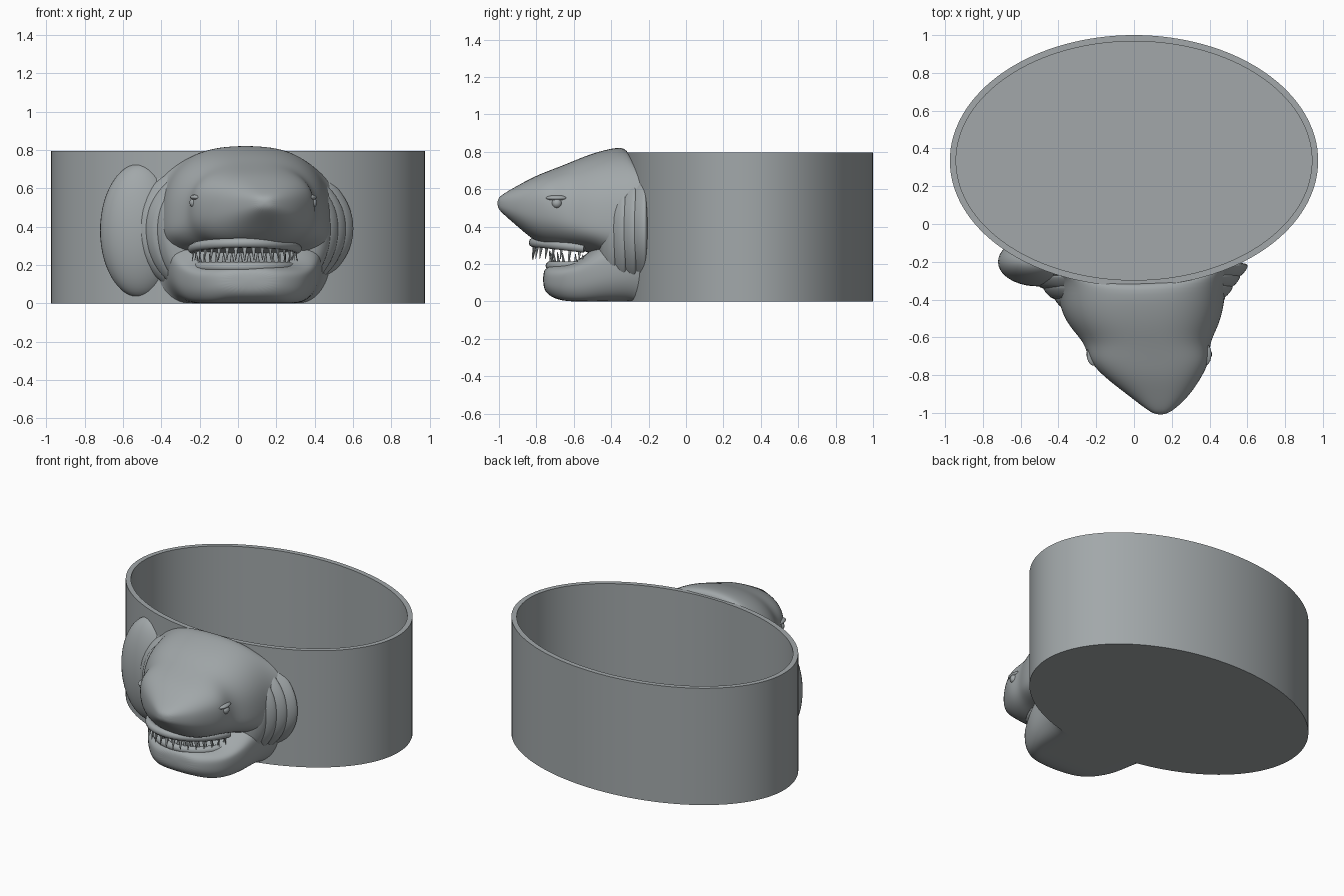
import bpy, bmesh, math
from mathutils import Matrix, Vector

cube = bpy.data.objects.get("Cube")
if cube:
    bpy.data.objects.remove(cube)

grey = bpy.data.materials.new("stone grey")
grey.use_nodes = True
colour = (0.36, 0.39, 0.40, 1)
grey.diffuse_color = colour
grey.node_tree.nodes["Principled BSDF"].inputs["Base Color"].default_value = colour

POT_Y, RX, RY, HEIGHT = 0.335, 0.975, 0.665, 0.795
WALL = 0.033


def finish(bm, name, subsurf=0, angle=None):
    bmesh.ops.recalc_face_normals(bm, faces=bm.faces[:])
    mesh = bpy.data.meshes.new(name)
    bm.to_mesh(mesh)
    bm.free()
    ob = bpy.data.objects.new(name, mesh)
    bpy.context.collection.objects.link(ob)
    mesh.materials.append(grey)
    for p in mesh.polygons:
        p.use_smooth = True
    if subsurf:
        mod = ob.modifiers.new("smooth", 'SUBSURF')
        mod.levels = mod.render_levels = subsurf
    if angle:
        bpy.ops.object.select_all(action='DESELECT')
        ob.select_set(True)
        bpy.context.view_layer.objects.active = ob
        bpy.ops.object.shade_smooth_by_angle(angle=math.radians(angle))
    return ob


def keep_outside(bm):
    """Press vertices onto the pot wall and the ground."""
    for v in bm.verts:
        v.co.z = max(v.co.z, 0)
        n = math.hypot(v.co.x / RX, (v.co.y - POT_Y) / RY)
        if n < 0.98:
            v.co.x *= 0.98 / n
            v.co.y = POT_Y + (v.co.y - POT_Y) * 0.98 / n


def power(v, p):
    return math.copysign(abs(v) ** p, v)


def loft(name, sections, p=0.8, sides=28):
    """Sections: y, centre x, half width, bottom z, widest z, top z."""
    bm = bmesh.new()
    rings = []
    for y, cx, w, zb, zc, zt in sections:
        ring = []
        for i in range(sides):
            a = 2 * math.pi * i / sides
            s = power(math.sin(a), p)
            z = zc + s * (zt - zc if s > 0 else zc - zb)
            ring.append(bm.verts.new((cx + w * power(math.cos(a), p), y, z)))
        rings.append(ring)
    for r, q in zip(rings, rings[1:]):
        for i in range(sides):
            j = (i + 1) % sides
            bm.faces.new((r[i], r[j], q[j], q[i]))
    bm.faces.new(rings[0])
    keep_outside(bm)
    return finish(bm, name, 2)


# Oval pot: one wall profile swept round, closed by a floor
bm = bmesh.new()
steps = 128
profile = [(0, 0), (0, HEIGHT), (WALL, HEIGHT), (WALL, WALL)]
rings = []
for inset, z in profile:
    rings.append([bm.verts.new(((RX - inset) * math.cos(2 * math.pi * i / steps),
                                POT_Y + (RY - inset) * math.sin(2 * math.pi * i / steps), z))
                  for i in range(steps)])
for r, q in zip(rings, rings[1:]):
    for i in range(steps):
        j = (i + 1) % steps
        bm.faces.new((r[i], r[j], q[j], q[i]))
bm.faces.new(rings[0])
bm.faces.new(rings[-1])
finish(bm, "oval_pot", angle=30)

# Upper head, from the snout tip to the neck
loft("upper_head", [
    (-1.01, 0.14, 0.03, 0.50, 0.525, 0.55),
    (-0.97, 0.14, 0.09, 0.46, 0.52, 0.58),
    (-0.90, 0.13, 0.17, 0.40, 0.51, 0.62),
    (-0.81, 0.10, 0.26, 0.32, 0.52, 0.67),
    (-0.72, 0.08, 0.325, 0.29, 0.51, 0.705),
    (-0.63, 0.07, 0.33, 0.28, 0.45, 0.74),
    (-0.54, 0.05, 0.40, 0.27, 0.41, 0.78),
    (-0.43, 0.04, 0.44, 0.23, 0.40, 0.815),
    (-0.30, 0.04, 0.45, 0.10, 0.40, 0.835),
    (-0.20, 0.02, 0.52, 0.05, 0.40, 0.76)])

# Lower jaw and throat
loft("lower_jaw", [
    (-0.765, 0.06, 0.10, 0.08, 0.12, 0.16),
    (-0.74, 0.06, 0.18, 0.03, 0.12, 0.19),
    (-0.66, 0.06, 0.28, -0.03, 0.13, 0.20),
    (-0.56, 0.05, 0.34, -0.06, 0.16, 0.22),
    (-0.47, 0.04, 0.39, -0.06, 0.20, 0.32),
    (-0.30, 0.03, 0.42, -0.06, 0.25, 0.42),
    (-0.20, 0.02, 0.46, -0.06, 0.30, 0.50)], p=0.75)

# Overlapping gill folds around the neck
for i in range(4):
    y, w, cx = -0.39 + 0.055 * i, 0.46 + 0.05 * i, 0.03 - 0.01 * i
    zt, zb = 0.75 + 0.012 * i, -0.04 + 0.015 * i
    loft("gill_fold_%d" % (i + 1), [
        (y - 0.09, cx, w - 0.09, zb + 0.08, 0.39, zt - 0.09),
        (y - 0.04, cx, w - 0.025, zb + 0.02, 0.39, zt - 0.03),
        (y, cx, w, zb, 0.39, zt),
        (y + 0.015, cx, w - 0.005, zb, 0.39, zt),
        (y + 0.02, cx, w - 0.05, zb + 0.05, 0.39, zt - 0.05)], p=0.95)

# Rounded fin root against the pot on the right side
bm = bmesh.new()
bmesh.ops.create_uvsphere(bm, u_segments=40, v_segments=28, radius=1,
                          matrix=Matrix.Translation((-0.51, -0.20, 0.38))
                          @ Matrix.Diagonal((0.21, 0.13, 0.35, 1)))
keep_outside(bm)
finish(bm, "right_fin_root", angle=60)


def mouth_arc(rx, ry, t):
    """Point on the horseshoe of the mouth, t from -1 to 1."""
    a = math.radians(82) * t
    return 0.035 + rx * math.sin(a), -0.5 - ry * math.cos(a)


# Gums and teeth: rx, ry, gum height, tooth direction, tooth length, count
for name, rx, ry, z, way, length, count in (
        ("upper", 0.275, 0.315, 0.315, -1, 0.085, 17),
        ("lower", 0.25, 0.225, 0.19, 1, 0.075, 16)):
    curve = bpy.data.curves.new(name + "_gum", 'CURVE')
    curve.dimensions = '3D'
    curve.bevel_depth = 0.026
    curve.bevel_resolution = 3
    curve.use_fill_caps = True
    spline = curve.splines.new('POLY')
    spline.points.add(24)
    for k, pt in enumerate(spline.points):
        t = k / 12 - 1
        x, y = mouth_arc(rx, ry, t)
        pt.co = (x, y, z - 0.03 * t * t * (way < 0), 1)
    spline.use_smooth = True
    curve.materials.append(grey)
    bpy.context.collection.objects.link(bpy.data.objects.new(name + "_gum", curve))

    bm = bmesh.new()
    for k in range(count):
        t = 2 * (k + 0.5) / count - 1
        x, y = mouth_arc(rx, ry, t)
        size = 1 - 0.35 * abs(t)
        base = z - 0.03 * t * t * (way < 0)
        tilt = Matrix.Rotation(0.15 * way, 4, 'X')
        flip = Matrix.Rotation(math.pi if way < 0 else 0, 4, 'X')
        turn = Matrix.Rotation(math.radians(82) * t, 4, 'Z')
        bmesh.ops.create_cone(bm, cap_ends=True, segments=8, radius1=0.02 * size,
                              radius2=0.002, depth=length * size + 0.02,
                              matrix=Matrix.Translation((x, y, base + way * length * size / 2))
                              @ turn @ tilt @ flip @ Matrix.Diagonal((1, 0.6, 1, 1)))
    finish(bm, name + "_teeth", angle=40)

# Eyes with lid rolls, and nostrils
for side, s in (("left", 1), ("right", -1)):
    bm = bmesh.new()
    at = Vector((0.08 + s * 0.305, -0.69, 0.525))
    bmesh.ops.create_uvsphere(bm, u_segments=20, v_segments=12, radius=0.028,
                              matrix=Matrix.Translation(at))
    finish(bm, side + "_eye", angle=60)
    bm = bmesh.new()
    bmesh.ops.create_uvsphere(bm, u_segments=20, v_segments=12, radius=1,
                              matrix=Matrix.Translation(at + Vector((-s * 0.01, 0, 0.028)))
                              @ Matrix.Diagonal((0.035, 0.06, 0.016, 1)))
    finish(bm, side + "_eyelid", angle=60)
    bm = bmesh.new()
    bmesh.ops.create_uvsphere(bm, u_segments=16, v_segments=10, radius=1,
                              matrix=Matrix.Translation((0.13 + s * 0.13, -0.89, 0.45))
                              @ Matrix.Rotation(s * 0.6, 4, 'Z')
                              @ Matrix.Diagonal((0.025, 0.012, 0.012, 1)))
    finish(bm, side + "_nostril", angle=60)
